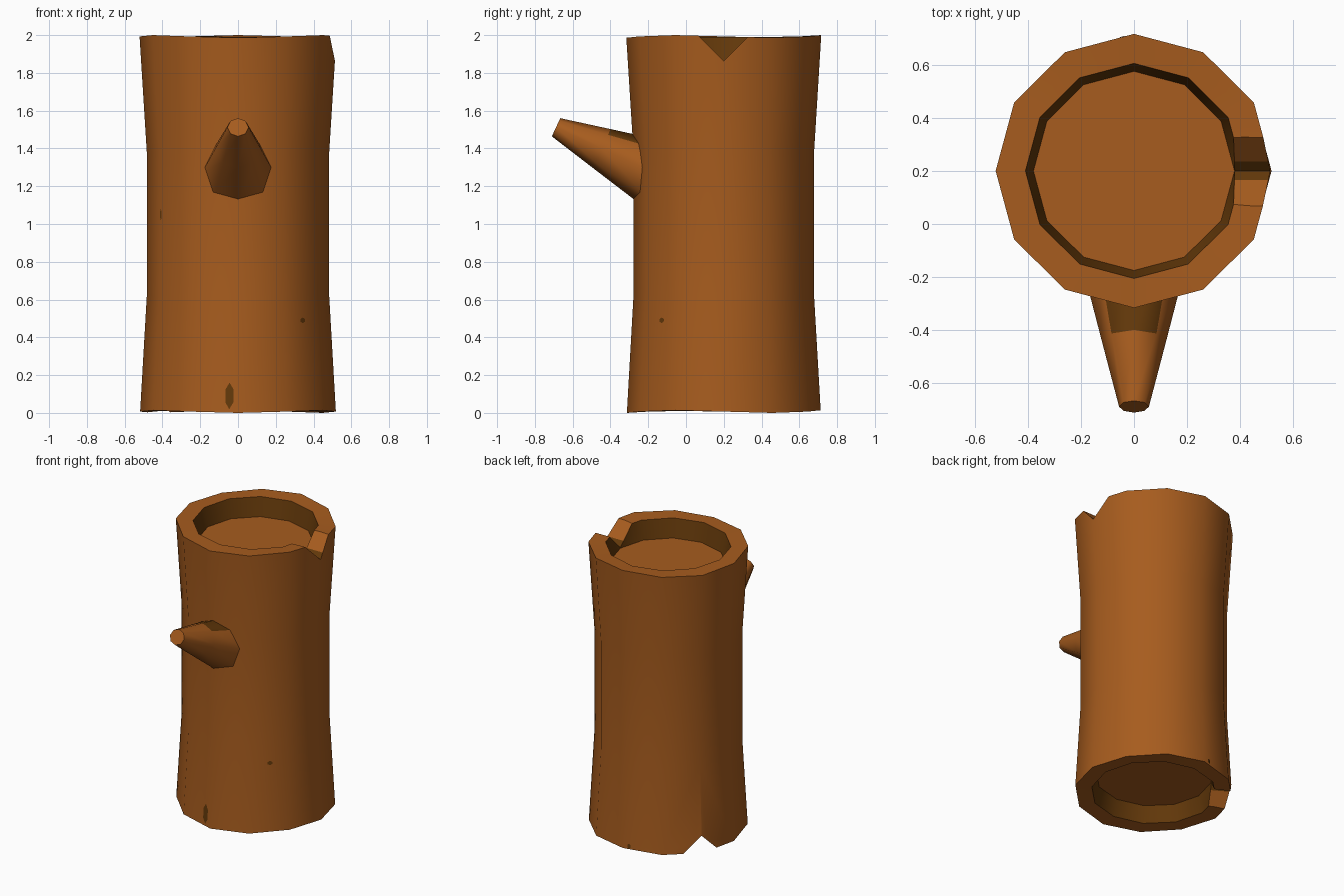
import bpy, bmesh, math
from mathutils import Vector, Matrix

if "Cube" in bpy.data.objects:
    bpy.data.objects.remove(bpy.data.objects["Cube"])

SIDES, CY = 12, 0.2


def material(name, rgb):
    m = bpy.data.materials.new(name)
    m.diffuse_color = (*rgb, 1)
    m.use_nodes = True
    m.node_tree.nodes["Principled BSDF"].inputs["Base Color"].default_value = m.diffuse_color
    return m


bark = material("warm brown bark", (0.385, 0.107, 0.013))
dark = material("dark olive wood", (0.125, 0.040, 0.003))


def make(name, bm):
    mesh = bpy.data.meshes.new(name)
    bm.normal_update()
    bm.to_mesh(mesh)
    bm.free()
    ob = bpy.data.objects.new(name, mesh)
    bpy.context.collection.objects.link(ob)
    mesh.materials.append(bark)
    mesh.materials.append(dark)
    return ob


def activate(ob):
    bpy.ops.object.select_all(action='DESELECT')
    ob.select_set(True)
    bpy.context.view_layer.objects.active = ob


def skin(bm, rings, mats):
    """Bridge consecutive rings and cap both ends."""
    n = len(rings[0])
    for a, b, m in zip(rings, rings[1:], mats[1:-1]):
        for i in range(n):
            j = (i + 1) % n
            bm.faces.new((a[i], a[j], b[j], b[i])).material_index = m
    bm.faces.new(rings[0][::-1]).material_index = mats[0]
    bm.faces.new(rings[-1]).material_index = mats[-1]
    bmesh.ops.recalc_face_normals(bm, faces=bm.faces)


# Hollow-ended trunk: (radius, height, rim wobble) from lower pocket to upper pocket
profile = [(0.375, 0.125, 0), (0.405, 0.01, 0), (0.513, 0.007, 0.007),
           (0.478, 0.62, 0), (0.478, 1.38, 0), (0.516, 1.993, 0.007),
           (0.405, 1.99, 0), (0.375, 1.86, 0)]
bm = bmesh.new()
rings = []
for r, z, w in profile:
    ring = []
    for i in range(SIDES):
        a = math.tau * i / SIDES
        ring.append(bm.verts.new((1.01 * r * math.cos(a), CY + r * math.sin(a),
                                  z + w * math.cos(3 * a + math.pi / 2))))
    rings.append(ring)
skin(bm, rings, [0, 1, 0, 0, 0, 0, 0, 1, 0])
trunk = make("trunk", bm)


# V-shaped notches through the rims, with a dark strip at the bottom of the V
def notch(angle, apex, direction):
    bm = bmesh.new()
    section = [(-0.24, 0.24), (-0.035, 0.035), (0, 0), (0.035, 0.035), (0.24, 0.24)]
    rot = Matrix.Rotation(angle, 3, 'Z')
    rings = [[bm.verts.new(rot @ Vector((x, y, 0)) + Vector((0, CY, apex + direction * h)))
              for y, h in section] for x in (0.33, 0.65)]
    skin(bm, rings, [0, 0, 0])
    for f in bm.faces:
        heights = [abs(v.co.z - apex) for v in f.verts]
        f.material_index = int(max(heights) < 0.05)
    cutter = make("notch_cutter", bm)
    cutter.hide_render = True
    mod = trunk.modifiers.new("notch", 'BOOLEAN')
    mod.operation, mod.solver, mod.object = 'DIFFERENCE', 'EXACT', cutter
    activate(trunk)
    bpy.ops.object.modifier_apply(modifier=mod.name)
    bpy.data.objects.remove(cutter)


notch(0, 1.864, 1)
notch(math.radians(150), 0.121, -1)
activate(trunk)
bpy.ops.object.shade_smooth_by_angle(angle=math.radians(38))

# Branch stub: tapered eight-sided cone rising to the front
tip, root = Vector((0, -0.688, 1.512)), Vector((0, -0.285, 1.325))
axis = (tip - root).normalized()
up = Vector((1, 0, 0)).cross(axis)
up = up if up.z > 0 else -up
bm = bmesh.new()
rings = []
for t, r in [(-0.3, 0.182), (0.40, 0.113), (1, 0.053)]:
    c = root.lerp(tip, t)
    rings.append([bm.verts.new(c + Vector((1.06 * r * math.cos(a), 0, 0)) + up * r * math.sin(a))
                  for a in [math.tau * i / 8 for i in range(8)]])
skin(bm, rings, [0, 0, 0, 0])
bm.normal_update()
for f in bm.faces:  # dark patch on top of the branch, near the trunk
    if f.normal.z > 0.7 and f.calc_center_median().y > -0.4:
        f.material_index = 1
branch = make("branch_stub", bm)
activate(branch)
bpy.ops.object.shade_smooth_by_angle(angle=math.radians(50))


# Small dark bark marks lying on the trunk facets
def mark(name, facet_deg, side, z, half_w, half_h):
    a = math.radians(facet_deg)
    n, t = Vector((math.cos(a), math.sin(a), 0)), Vector((-math.sin(a), math.cos(a), 0))
    bm = bmesh.new()
    verts = []
    for k in range(6):
        b = math.tau * k / 6 + math.pi / 6
        h = z + half_h * math.sin(b)
        radius = max(0.478, 0.513 - 0.035 * h / 0.62)
        p = n * (radius * math.cos(math.pi / SIDES) + 0.006) + t * (side + half_w * math.cos(b))
        verts.append(bm.verts.new((p.x, p.y + CY, h)))
    bm.faces.new(verts).material_index = 1
    make(name, bm)


mark("lower_bark_mark", 255, 0.086, 0.09, 0.025, 0.07)
mark("small_bark_mark", 315, 0.01, 0.49, 0.018, 0.015)
mark("left_bark_mark", 225, -0.110, 1.05, 0.007, 0.03)
mark("back_bark_mark", 105, -0.090, 0.035, 0.012, 0.018)
